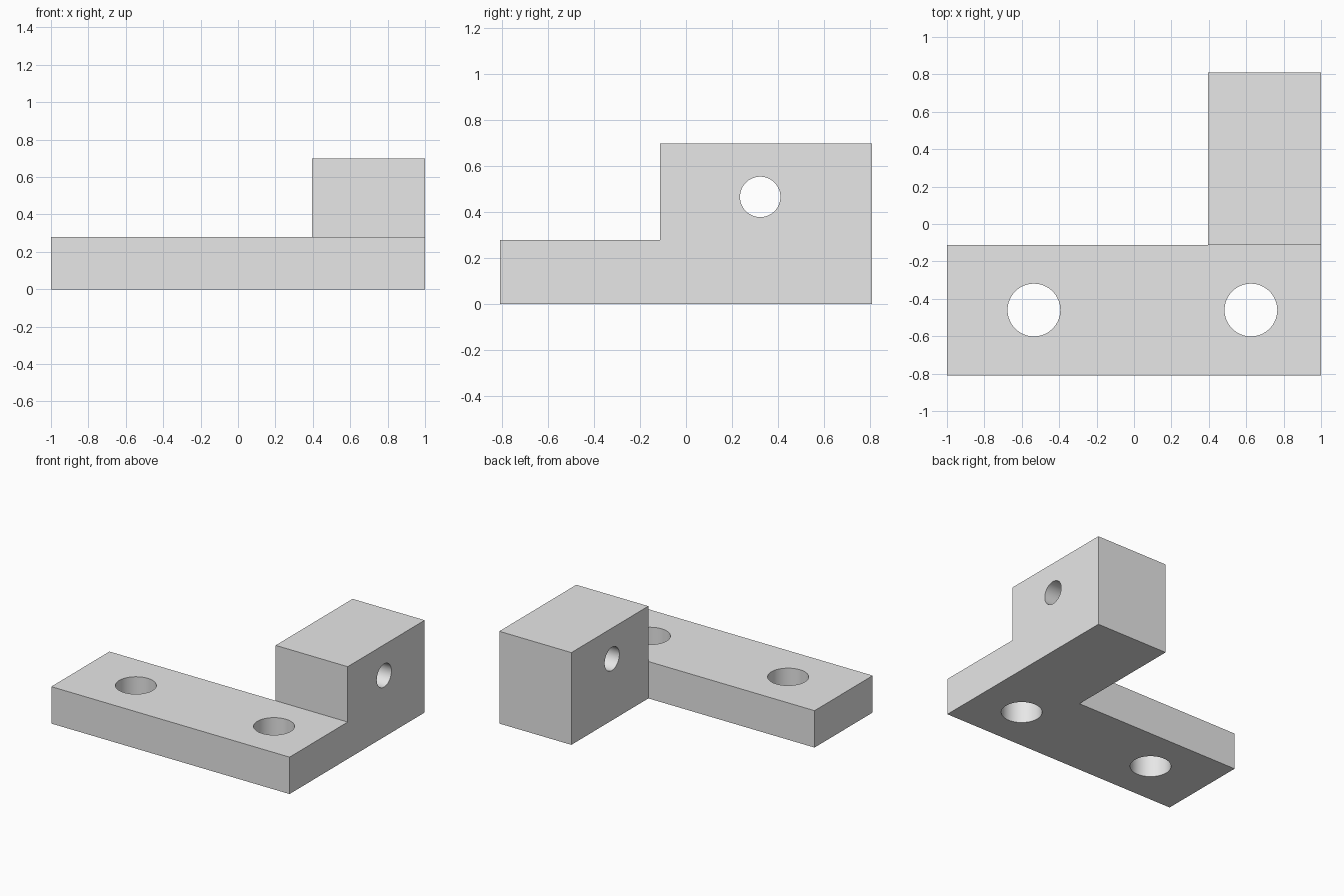
import bpy, bmesh, math

cube = bpy.data.objects.get("Cube")
if cube:
    bpy.data.objects.remove(cube)

grey = bpy.data.materials.new("light_grey")
grey.use_nodes = True
colour = (0.8, 0.8, 0.8, 1)
grey.diffuse_color = colour
grey.node_tree.nodes["Principled BSDF"].inputs["Base Color"].default_value = colour

FRONT, STEP, BACK = -0.81, -0.113, 0.81
ARM, PLATE_TOP, BLOCK_TOP = 0.395, 0.28, 0.70


def raise_faces(bm, faces, height):
    """Extrude faces upward and return the new top faces."""
    made = bmesh.ops.extrude_face_region(bm, geom=faces)["geom"]
    verts = [g for g in made if isinstance(g, bmesh.types.BMVert)]
    bmesh.ops.translate(bm, vec=(0, 0, height), verts=verts)
    return [g for g in made if isinstance(g, bmesh.types.BMFace)]


# Bracket body: L-shaped plan, with the rear arm raised into a block
bm = bmesh.new()
plan = [(-1, FRONT), (1, FRONT), (1, STEP), (ARM, STEP), (-1, STEP), (1, BACK), (ARM, BACK)]
v = [bm.verts.new((x, y, 0)) for x, y in plan]
footprint = [bm.faces.new(v[:5]), bm.faces.new([v[3], v[2], v[5], v[6]])]
tops = raise_faces(bm, footprint, PLATE_TOP)
arm_top = max(tops, key=lambda f: f.calc_center_median().y)
raise_faces(bm, [arm_top], BLOCK_TOP - PLATE_TOP)
bmesh.ops.recalc_face_normals(bm, faces=bm.faces)
bmesh.ops.dissolve_limit(bm, angle_limit=0.01, verts=bm.verts, edges=bm.edges)
mesh = bpy.data.meshes.new("bracket")
bm.to_mesh(mesh)
bm.free()
bracket = bpy.data.objects.new("bracket", mesh)
bpy.context.collection.objects.link(bracket)
mesh.materials.append(grey)


def drill(name, centre, radius, depth, rotation=(0, 0, 0)):
    """Cut a round through hole in the bracket."""
    bpy.ops.mesh.primitive_cylinder_add(vertices=64, radius=radius, depth=depth,
                                        location=centre, rotation=rotation)
    cutter = bpy.context.object
    cutter.name = name
    cutter.data.materials.append(grey)
    cutter.hide_render = True
    cut = bracket.modifiers.new(name, "BOOLEAN")
    cut.operation = "DIFFERENCE"
    cut.solver = "EXACT"
    cut.object = cutter
    bpy.ops.object.select_all(action="DESELECT")
    bracket.select_set(True)
    bpy.context.view_layer.objects.active = bracket
    bpy.ops.object.modifier_apply(modifier=name)
    bpy.data.objects.remove(cutter)


# Two mounting holes in the plate and a cross hole in the block
for side, x in (("right", -0.535), ("left", 0.625)):
    drill(side + "_mounting_hole", (x, -0.46, PLATE_TOP / 2), 0.141, 1)
drill("cross_hole", ((ARM + 1) / 2, 0.323, 0.467), 0.088, 1, (0, math.pi / 2, 0))

bpy.ops.object.shade_smooth_by_angle(angle=math.radians(30))
